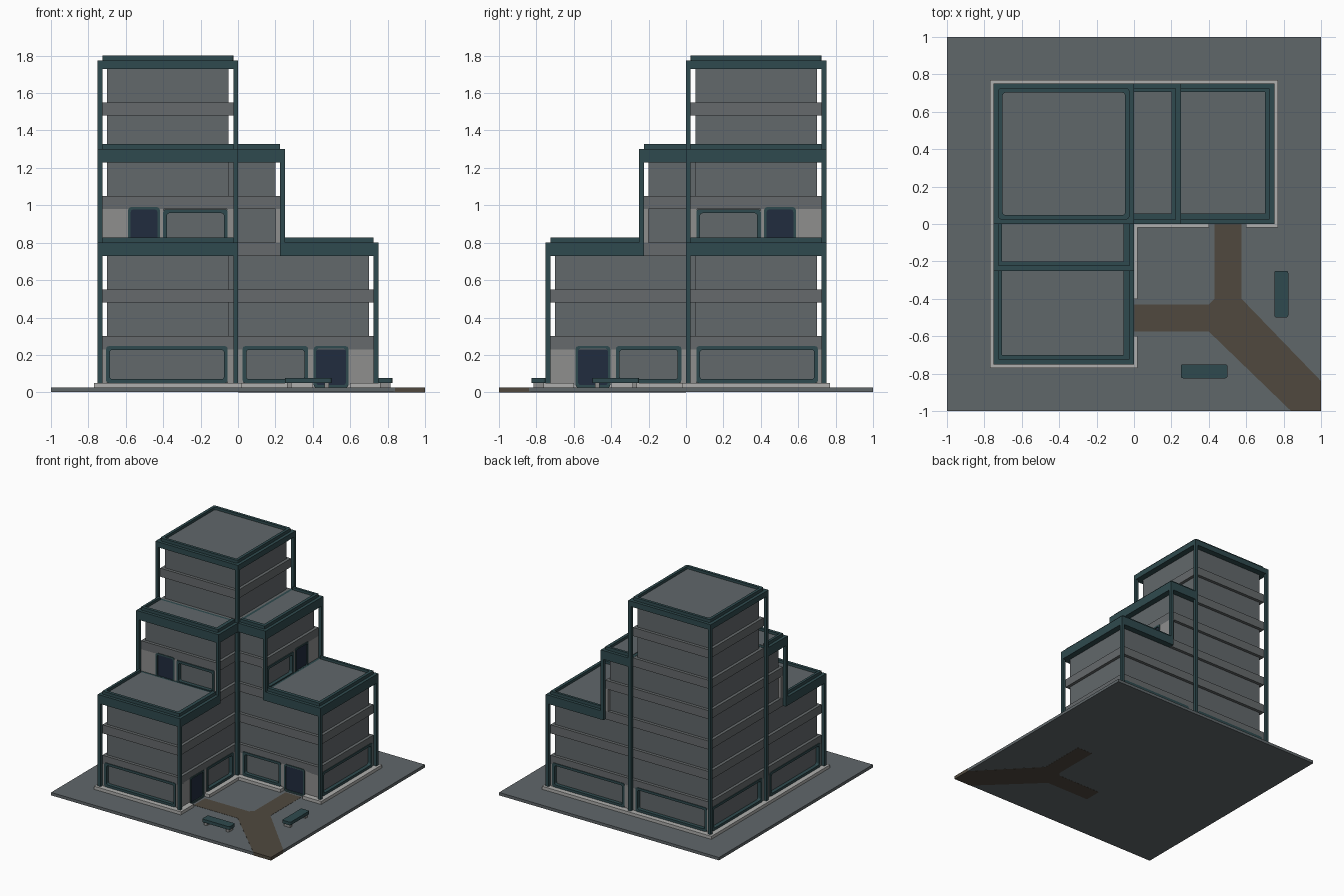
import bpy, bmesh, math

if "Cube" in bpy.data.objects:
    bpy.data.objects.remove(bpy.data.objects["Cube"], do_unlink=True)


def material(name, rgb):
    lin = [((c / 255 + 0.055) / 1.055) ** 2.4 for c in rgb] + [1]
    m = bpy.data.materials.new(name)
    m.use_nodes = True
    m.diffuse_color = lin
    m.node_tree.nodes["Principled BSDF"].inputs["Base Color"].default_value = lin
    return m


WALL = material("wall grey", (98, 104, 107))
BAND = material("band grey", (102, 106, 108))
GROUND = material("ground grey", (96, 103, 106))
TEAL = material("dark teal", (47, 74, 78))
PANEL = material("panel grey", (142, 142, 141))
STONE = material("pale stone", (175, 175, 173))
NAVY = material("door navy", (33, 44, 62))
BROWN = material("path brown", (80, 73, 63))


def make(name, mat, bm, mirror):
    """Add the mesh, and its copy reflected across the diagonal of the plan."""
    bmesh.ops.recalc_face_normals(bm, faces=bm.faces)
    for side in (("", "_mirrored") if mirror else ("",)):
        if side:
            for v in bm.verts:
                v.co.x, v.co.y = -v.co.y, -v.co.x
            bmesh.ops.reverse_faces(bm, faces=bm.faces)
        me = bpy.data.meshes.new(name + side)
        bm.to_mesh(me)
        me.materials.append(mat)
        bpy.context.collection.objects.link(bpy.data.objects.new(name + side, me))
    bm.free()


def prism(name, mat, pts, z0, z1):
    bm = bmesh.new()
    face = bm.faces.new([bm.verts.new((x, y, z0)) for x, y in pts])
    out = bmesh.ops.extrude_face_region(bm, geom=[face])["geom"]
    for v in out:
        if isinstance(v, bmesh.types.BMVert):
            v.co.z = z1
    make(name, mat, bm, False)


def box(name, mat, x0, x1, y0, y1, z0, z1, mirror=True, bevel=0):
    bm = bmesh.new()
    bmesh.ops.create_cube(bm, size=1)
    for v in bm.verts:
        v.co = (x0 if v.co.x < 0 else x1, y0 if v.co.y < 0 else y1, z0 if v.co.z < 0 else z1)
    if bevel:
        edges = [e for e in bm.edges if abs(e.verts[0].co.z - e.verts[1].co.z) > 1e-5]
        bmesh.ops.bevel(bm, geom=edges, offset=bevel, segments=3, affect='EDGES', profile=0.5)
    make(name, mat, bm, mirror)


def rounded(a0, a1, b0, b1, r):
    pts = []
    for i, (a, b) in enumerate(((a1 - r, b1 - r), (a0 + r, b1 - r), (a0 + r, b0 + r), (a1 - r, b0 + r))):
        for k in range(4):
            t = math.pi / 2 * (i + k / 3)
            pts.append((a + r * math.cos(t), b + r * math.sin(t)))
    return pts


def ring(name, mat, a0, a1, b0, b1, d0, d1, width, upright=True, mirror=True):
    """Rounded rectangular frame, upright in x/z or lying in x/y."""
    bm = bmesh.new()
    loops = []
    for inset, d in ((0, d0), (width, d0), (width, d1), (0, d1)):
        pts = rounded(a0 + inset, a1 - inset, b0 + inset, b1 - inset, 0.014)
        loops.append([bm.verts.new((a, d, b) if upright else (a, b, d)) for a, b in pts])
    n = len(loops[0])
    for i in range(4):
        p, q = loops[i], loops[(i + 1) % 4]
        for k in range(n):
            bm.faces.new((p[k], p[(k + 1) % n], q[(k + 1) % n], q[k]))
    make(name, mat, bm, mirror)


def plan(i, e):
    """L-shaped plan: square tower with two wings of length e, inset by i."""
    pts = [(-.75 + i, -e + i), (-i, -e + i), (-i, i), (e - i, i), (e - i, .75 - i), (-.75 + i, .75 - i)]
    return list(dict.fromkeys((round(x, 4), round(y, 4)) for x, y in pts))


# Ground, path and plinth
box("ground", GROUND, -.999, .999, -.999, .999, .001, .025, False)
prism("path", BROWN, [(0, -.43), (.40, -.43), (.43, -.40), (.43, 0), (.575, 0), (.575, -.40), (1, -.84),
                      (1, -1), (.84, -1), (.40, -.575), (0, -.575)], 0, .0265)
prism("plinth", STONE, [(-.77, -.77), (.02, -.77), (.02, -.6), (-.03, -.6), (-.03, -.4), (.02, -.4),
                        (.02, -.02), (.4, -.02), (.4, .03), (.6, .03), (.6, -.02), (.77, -.02),
                        (.77, .77), (-.77, .77)], .02, .05)

# Recessed walls, stepping back as they rise
for name, e, z0, z1 in (("lower", .75, .025, .78), ("middle", .25, .78, 1.28), ("upper", 0, 1.28, 1.75)):
    prism(name + "_walls", WALL, plan(.05, e), z0, z1)

# Floor bands
for k, e in enumerate((.75, .75, .25, .25, 0, 0), 1):
    prism(f"floor_band_{k}", BAND, plan(.025, e), .25 * k - .02, .25 * k + .05)


# Roofs: solid trim, raised lip and grey deck
def roof(name, x0, x1, z0, z1, inner, mirror):
    box(name + "_trim", TEAL, x0 - (.025 if inner else 0), x1, 0, .75, z0, z1, mirror)
    if inner:
        for y in (.025, .705):
            box(name + "_lip", TEAL, x0, x1 - .025, y, y + .02 + (.01 if y < .1 else 0), z1, z1 + .025, mirror)
        box(name + "_end_lip", TEAL, x1 - .05, x1 - .025, .025, .725, z1, z1 + .025, mirror)
    else:
        ring(name + "_lip", TEAL, x0 + .025, x1 - .025, .025, .725, z1, z1 + .025, .023, False, mirror)
    box(name + "_deck", GROUND, x0 + (0 if inner else .04), x1 - .04, .04, .71, z1 - .01, z1 + .004, mirror)


roof("tower_roof", -.75, 0, 1.73, 1.775, False, False)
roof("middle_roof", 0, .25, 1.23, 1.302, True, True)
roof("lower_roof", .25, .75, .73, .802, True, True)

# Corner posts
for name, x, y, z0, z1, m in (
        ("tower_back_post", -.75, .725, .025, 1.75, False), ("tower_inner_post", -.025, 0, .025, 1.75, False),
        ("tower_side_post", -.025, .725, .025, 1.75, True),
        ("middle_front_post", .225, 0, .75, 1.25, True), ("middle_back_post", .225, .725, .75, 1.25, True),
        ("lower_front_post", .725, 0, .025, .75, True), ("lower_back_post", .725, .725, .025, .75, True)):
    box(name, TEAL, x, x + .025, y, y + .025, z0, z1, m)


# Window frames and doors
def door(name, x0, x1, y, z0, z1):
    ring(name + "_frame", TEAL, x0, x1, z0, z1, y, y + .03, .013)
    box(name, NAVY, x0 + .01, x1 - .01, y + .008, y + .03, z0, z1 - .01)


for name, x0, x1, z0, z1, y in (
        ("front_window", -.705, -.055, .05, .247, -.73), ("entrance_window", .025, .375, .05, .247, .02),
        ("terrace_window", -.4, -.055, .79, .978, -.23),
        ("tower_back_window", -.70, -.05, .05, .247, .70), ("wing_back_window", .05, .705, .05, .247, .70)):
    ring(name + "_frame", TEAL, x0, x1, z0, z1, y, y + .03, .02)
door("entrance_door", .405, .59, .02, .025, .247)
door("terrace_door", -.587, -.418, -.23, .79, .99)

# Pale panels beside the openings
for name, x0, x1, y, z0, z1 in (
        ("front_right_pillar", -.725, -.70, -.725, .04, .24), ("front_left_pillar", -.055, -.025, -.725, .04, .24),
        ("entrance_inner_panel", -.03, .03, .025, .04, .24), ("entrance_mid_panel", .37, .41, .025, .04, .24),
        ("entrance_outer_panel", .59, .725, .025, .04, .24),
        ("back_mid_panel", -.055, .055, .70, .04, .24), ("back_wing_pillar", .70, .725, .70, .04, .24),
        ("back_tower_pillar", -.725, -.695, .70, .04, .24),
        ("terrace_wide_panel", -.725, -.585, -.225, .79, .985), ("terrace_mid_panel", -.42, -.398, -.225, .79, .985),
        ("terrace_end_panel", -.058, -.025, -.225, .79, .985)):
    box(name, PANEL, x0, x1, y, y + .025, z0, z1)

# Benches
box("bench_seat", TEAL, .25, .5, -.825, -.75, .05, .076, True, .012)
for x in (.262, .462):
    box("bench_leg", PANEL, x, x + .025, -.815, -.76, .024, .052)
